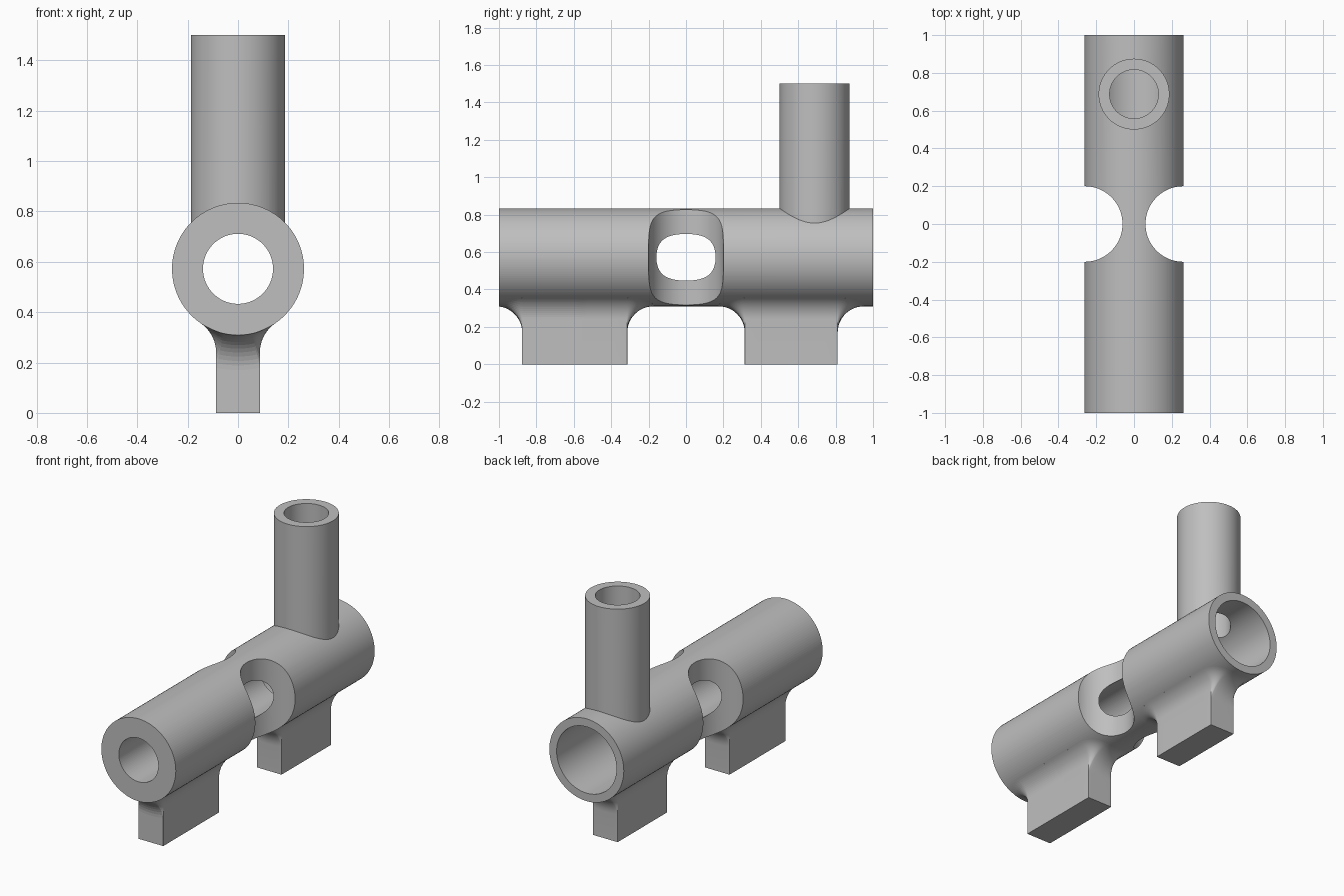
import bpy, bmesh, math
from mathutils import Vector

if "Cube" in bpy.data.objects:
    bpy.data.objects.remove(bpy.data.objects["Cube"])

AXIS_Z, TUBE_R, FILLET = 0.572, 0.262, 0.14
LEG_HALF = 0.086
PIPE_Y = 0.6875

grey = bpy.data.materials.new("plain grey")
grey.use_nodes = True
colour = (0.52, 0.52, 0.52, 1)
grey.diffuse_color = colour
grey.node_tree.nodes["Principled BSDF"].inputs["Base Color"].default_value = colour


def cylinder(name, radius, start, end, sides=128):
    start, end = Vector(start), Vector(end)
    span = end - start
    bpy.ops.mesh.primitive_cylinder_add(
        vertices=sides, radius=radius, depth=span.length, location=(start + end) / 2,
        rotation=span.to_track_quat('Z', 'Y').to_euler())
    bpy.context.object.name = name
    return bpy.context.object


def combine(body, other, operation):
    mod = body.modifiers.new(operation, 'BOOLEAN')
    mod.operation, mod.solver, mod.object = operation, 'EXACT', other
    bpy.context.view_layer.objects.active = body
    bpy.ops.object.modifier_apply(modifier=mod.name)
    bpy.data.objects.remove(other)


def leg_outline(y0, y1, corner_steps=10, side_steps=8):
    """Points and outward directions round the rectangular foot."""
    ends = [(LEG_HALF, y1), (-LEG_HALF, y1), (-LEG_HALF, y0), (LEG_HALF, y0)]
    outline = []
    for i, corner in enumerate(ends):
        here, after = Vector((*corner, 0)), Vector((*ends[(i + 1) % 4], 0))
        for k in range(corner_steps + 1):
            a = math.pi / 2 * (i + k / corner_steps)
            n = Vector((math.cos(a), math.sin(a), 0))
            outline.append((here + n * 0.001, n))
        for k in range(1, side_steps):
            outline.append((here.lerp(after, k / side_steps) + n * 0.001, n))
    return outline


def leg(name, y0, y1, arc_steps=12):
    """Block whose top flares tangentially into the round tube."""
    bm = bmesh.new()
    columns = []
    for p, n in leg_outline(y0, y1):
        c = p + n * FILLET
        reach = TUBE_R + FILLET
        c.z = AXIS_Z - math.sqrt(reach ** 2 - c.x ** 2)
        to_tube = (Vector((0, c.y, AXIS_Z)) - c).normalized()
        column = [p]
        for k in range(arc_steps + 1):
            column.append(c + (-n).slerp(to_tube, k / arc_steps) * FILLET)
        column.append(Vector((column[-1].x * 0.95, c.y, AXIS_Z - 0.07)))
        columns.append([bm.verts.new(v) for v in column])
    for a, b in zip(columns, columns[1:] + columns[:1]):
        for k in range(len(a) - 1):
            bm.faces.new((a[k], b[k], b[k + 1], a[k + 1]))
    bm.faces.new([c[0] for c in columns])
    bm.faces.new([c[-1] for c in columns])
    bmesh.ops.recalc_face_normals(bm, faces=bm.faces)
    mesh = bpy.data.meshes.new(name)
    bm.to_mesh(mesh)
    bm.free()
    obj = bpy.data.objects.new(name, mesh)
    bpy.context.collection.objects.link(obj)
    return obj


# Main tube with upright pipe and two feet
body = cylinder("tube_body", TUBE_R, (0, -1, AXIS_Z), (0, 1, AXIS_Z))
combine(body, leg("front_leg", -0.875, -0.315), 'UNION')
combine(body, leg("rear_leg", 0.315, 0.81), 'UNION')
combine(body, cylinder("upright_pipe", 0.1875, (0, PIPE_Y, AXIS_Z), (0, PIPE_Y, 1.5), 96), 'UNION')

# Trim the flare flush with the front end
bpy.ops.mesh.primitive_cube_add(size=1, location=(0, -1.5, 0.5))
combine(body, bpy.context.object, 'DIFFERENCE')

# Bores: narrow through the tube, wide at the back, and down the pipe
combine(body, cylinder("bore", 0.139, (0, -1.1, AXIS_Z), (0, 1.1, AXIS_Z), 96), 'DIFFERENCE')
combine(body, cylinder("wide_bore", 0.211, (0, 0.42, AXIS_Z), (0, 1.1, AXIS_Z), 96), 'DIFFERENCE')
combine(body, cylinder("pipe_bore", 0.129, (0, PIPE_Y, AXIS_Z), (0, PIPE_Y, 1.6), 96), 'DIFFERENCE')

# Round side scallops
for side in (-1, 1):
    x = side * 0.261
    combine(body, cylinder("scallop", 0.2, (x, 0, 0.1), (x, 0, 1.1)), 'DIFFERENCE')

body.data.materials.clear()
body.data.materials.append(grey)
for face in body.data.polygons:
    face.material_index = 0

# Smooth curved faces, keep the foot edges crisp
bpy.ops.object.select_all(action='DESELECT')
body.select_set(True)
bpy.context.view_layer.objects.active = body
bpy.ops.object.shade_smooth_by_angle(angle=math.radians(30))
for edge in body.data.edges:
    if min(body.data.vertices[v].co.z + body.location.z for v in edge.vertices) < 0.001:
        edge.use_edge_sharp = True
